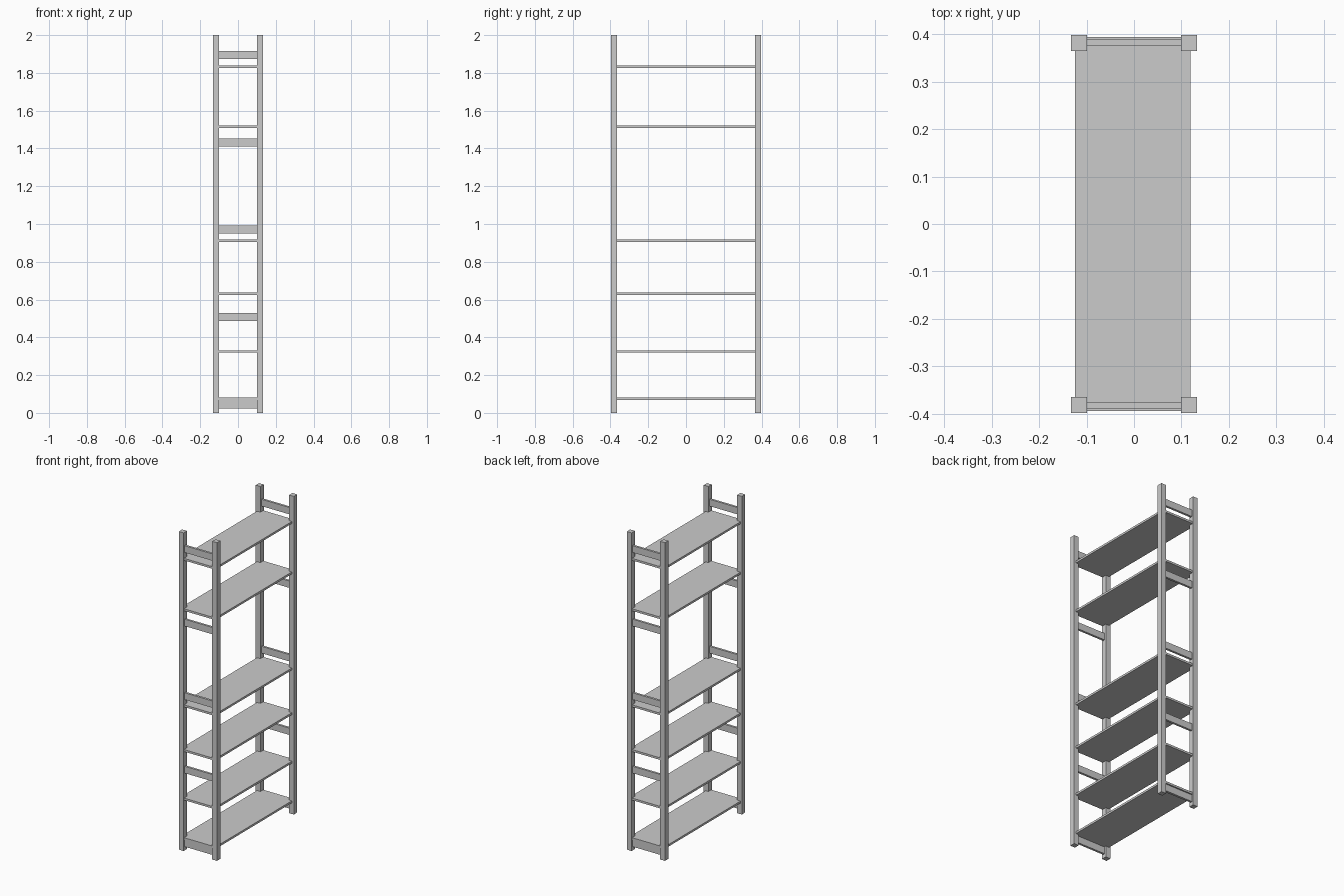
import bpy, bmesh

if "Cube" in bpy.data.objects:
    bpy.data.objects.remove(bpy.data.objects["Cube"])

def box(name, x0, x1, y0, y1, z0, z1):
    bm = bmesh.new()
    bmesh.ops.create_cube(bm, size=1)
    for v in bm.verts:
        v.co = ((x0 + x1) / 2 + v.co.x * (x1 - x0),
                (y0 + y1) / 2 + v.co.y * (y1 - y0),
                (z0 + z1) / 2 + v.co.z * (z1 - z0))
    return finish(bm, name)

def finish(bm, name):
    bmesh.ops.recalc_face_normals(bm, faces=bm.faces)
    me = bpy.data.meshes.new(name)
    bm.to_mesh(me)
    bm.free()
    ob = bpy.data.objects.new(name, me)
    bpy.context.collection.objects.link(ob)
    return ob

def extruded(name, outline, z, height):
    bm = bmesh.new()
    face = bm.faces.new([bm.verts.new((x, y, z)) for x, y in outline])
    res = bmesh.ops.extrude_face_region(bm, geom=[face])
    verts = [g for g in res["geom"] if isinstance(g, bmesh.types.BMVert)]
    bmesh.ops.translate(bm, verts=verts, vec=(0, 0, height))
    return finish(bm, name)

OX, IX = 0.1325, 0.0995    # post outer and inner faces in x
OY, IY = 0.398, 0.365      # post outer and inner faces in y

for end, sy in (("front", -1), ("back", 1)):
    # Corner posts
    for side, sx in (("left", -1), ("right", 1)):
        xs, ys = sorted((sx * IX, sx * OX)), sorted((sy * IY, sy * OY))
        box(f"{end}_{side}_post", *xs, *ys, 0, 2)
    # Ladder rails between the posts
    for i in range(5):
        z = 0.024 + i * 0.4623
        box(f"{end}_rail_{i + 1}", -IX, IX, *sorted((sy * 0.375, sy * 0.389)), z, z + 0.043)

# Shelves with corners notched around the posts
L, R, E = -0.124, 0.119, 0.394
outline = [(L, -IY), (-IX, -IY), (-IX, -E), (IX, -E), (IX, -IY), (R, -IY),
           (R, IY), (IX, IY), (IX, E), (-IX, E), (-IX, IY), (L, IY)]
for i, z in enumerate((0.076, 0.325, 0.630, 0.911, 1.515, 1.832)):
    extruded(f"shelf_{i + 1}", outline, z - 0.0065, 0.013)
